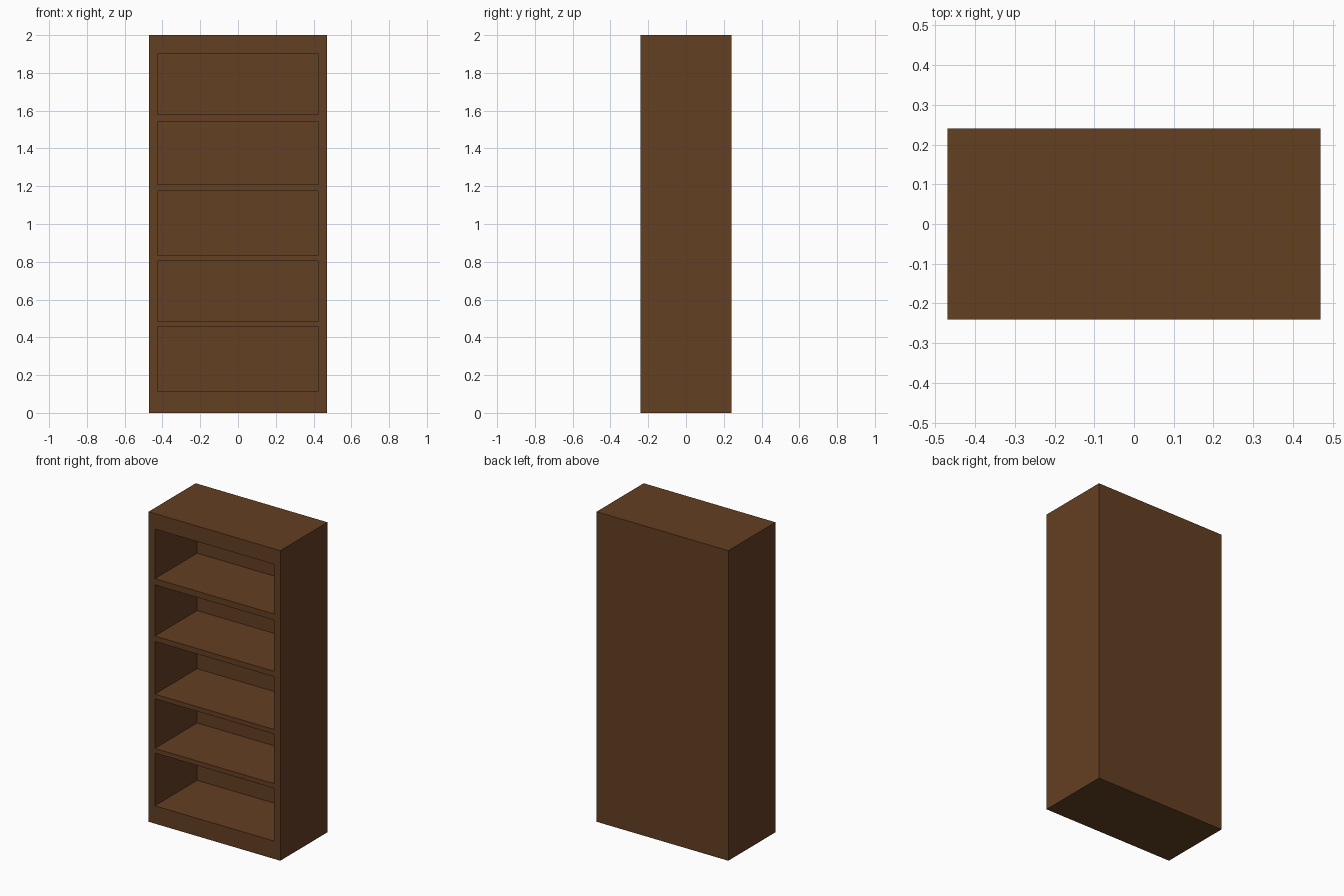
import bpy

if "Cube" in bpy.data.objects:
    bpy.data.objects.remove(bpy.data.objects["Cube"])

W, D, H = 0.47, 0.24, 2.0           # half width, half depth, height
OPENING_W, BACK_Y = 0.425, 0.19     # opening half width, inner face of back panel
OPENINGS = [(0.115, 0.455), (0.485, 0.805), (0.835, 1.175),
            (1.21, 1.54), (1.58, 1.90)]


def box(name, lo, hi):
    size = [b - a for a, b in zip(lo, hi)]
    mid = [(a + b) / 2 for a, b in zip(lo, hi)]
    bpy.ops.mesh.primitive_cube_add(size=1, location=mid)
    ob = bpy.context.object
    ob.name = name
    ob.scale = size
    bpy.ops.object.transform_apply(location=True, rotation=False, scale=True)
    return ob


# Solid wooden carcass
carcass = box("bookcase_carcass", (-W, -D, 0), (W, D, H))
wood = bpy.data.materials.new("brown_wood")
wood.diffuse_color = (0.127, 0.05, 0.016, 1)
wood.use_nodes = True
wood.node_tree.nodes["Principled BSDF"].inputs["Base Color"].default_value = wood.diffuse_color
carcass.data.materials.append(wood)

# Shelf compartments carved in from the front, leaving sides, shelves and back
for i, (z0, z1) in enumerate(OPENINGS):
    cutter = box(f"compartment_cutter_{i + 1}",
                 (-OPENING_W, -D - 0.1, z0), (OPENING_W, BACK_Y, z1))
    cutter.data.materials.append(wood)
    cutter.hide_render = True
    bpy.context.view_layer.objects.active = carcass
    mod = carcass.modifiers.new(f"compartment_{i + 1}", 'BOOLEAN')
    mod.operation = 'DIFFERENCE'
    mod.solver = 'EXACT'
    mod.object = cutter
    bpy.ops.object.modifier_apply(modifier=mod.name)
    bpy.data.objects.remove(cutter, do_unlink=True)
